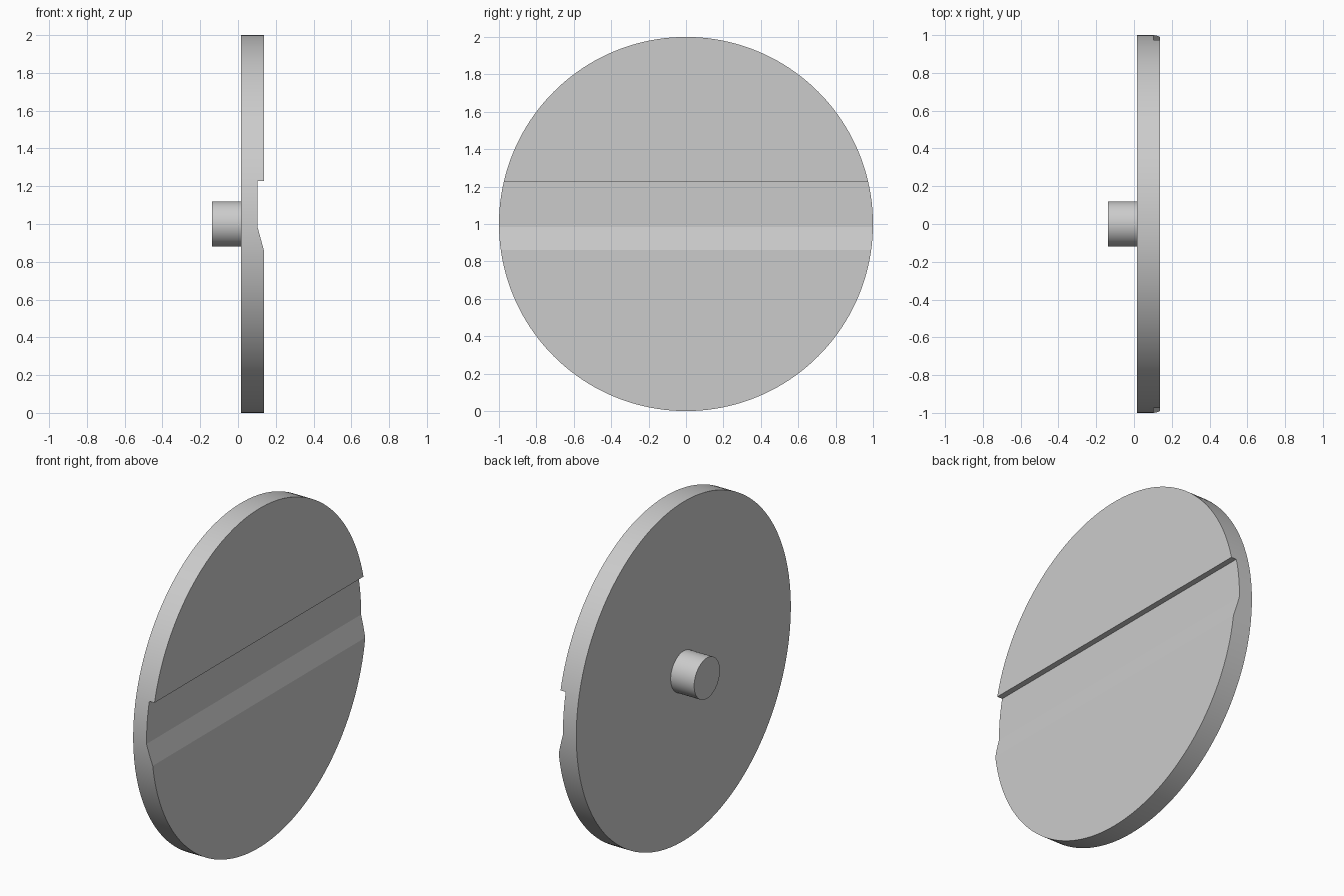
import bpy, bmesh, math

if "Cube" in bpy.data.objects:
    bpy.data.objects.remove(bpy.data.objects["Cube"])


def x_cylinder(name, radius, x0, x1, sides):
    bpy.ops.mesh.primitive_cylinder_add(
        vertices=sides, radius=radius, depth=x1 - x0,
        location=((x0 + x1) / 2, 0, 1), rotation=(0, math.pi / 2, 0))
    ob = bpy.context.object
    ob.name = name
    bpy.ops.object.transform_apply(location=True, rotation=True, scale=True)
    return ob


# Round plate and the short pin on its back
plate = x_cylinder("plate", 1.0, 0.016, 0.137, 160)
pin = x_cylinder("pin", 0.12, -0.137, 0.018, 64)

# Groove cutter: square shoulder on top, ramp at the bottom (x, z profile)
floor_x, face_x, out_x = 0.103, 0.137, 0.171
z_top, z_ramp, z_end = 1.227, 0.985, 0.861
z_out = 2 * z_end - z_ramp  # ramp continued beyond the face
profile = [(floor_x, z_top), (floor_x, z_ramp), (out_x, z_out), (out_x, z_top)]
bm = bmesh.new()
face = bm.faces.new([bm.verts.new((x, -1.2, z)) for x, z in profile])
ext = bmesh.ops.extrude_face_region(bm, geom=[face])
bmesh.ops.translate(bm, vec=(0, 2.4, 0),
                    verts=[g for g in ext["geom"] if isinstance(g, bmesh.types.BMVert)])
bmesh.ops.recalc_face_normals(bm, faces=bm.faces)
mesh = bpy.data.meshes.new("groove_cutter")
bm.to_mesh(mesh)
bm.free()
cutter = bpy.data.objects.new("groove_cutter", mesh)
bpy.context.collection.objects.link(cutter)
cutter.hide_render = True

# Cut the groove across the plate face
mod = plate.modifiers.new("groove", "BOOLEAN")
mod.operation = "DIFFERENCE"
mod.solver = "EXACT"
mod.object = cutter
bpy.ops.object.select_all(action="DESELECT")
plate.select_set(True)
bpy.context.view_layer.objects.active = plate
bpy.ops.object.modifier_apply(modifier=mod.name)
bpy.data.objects.remove(cutter)

# Smooth round walls; the shallow ramp keeps its crease
for ob in (plate, pin):
    bpy.ops.object.select_all(action="DESELECT")
    ob.select_set(True)
    bpy.context.view_layer.objects.active = ob
    bpy.ops.object.shade_smooth_by_angle(angle=math.radians(10))
